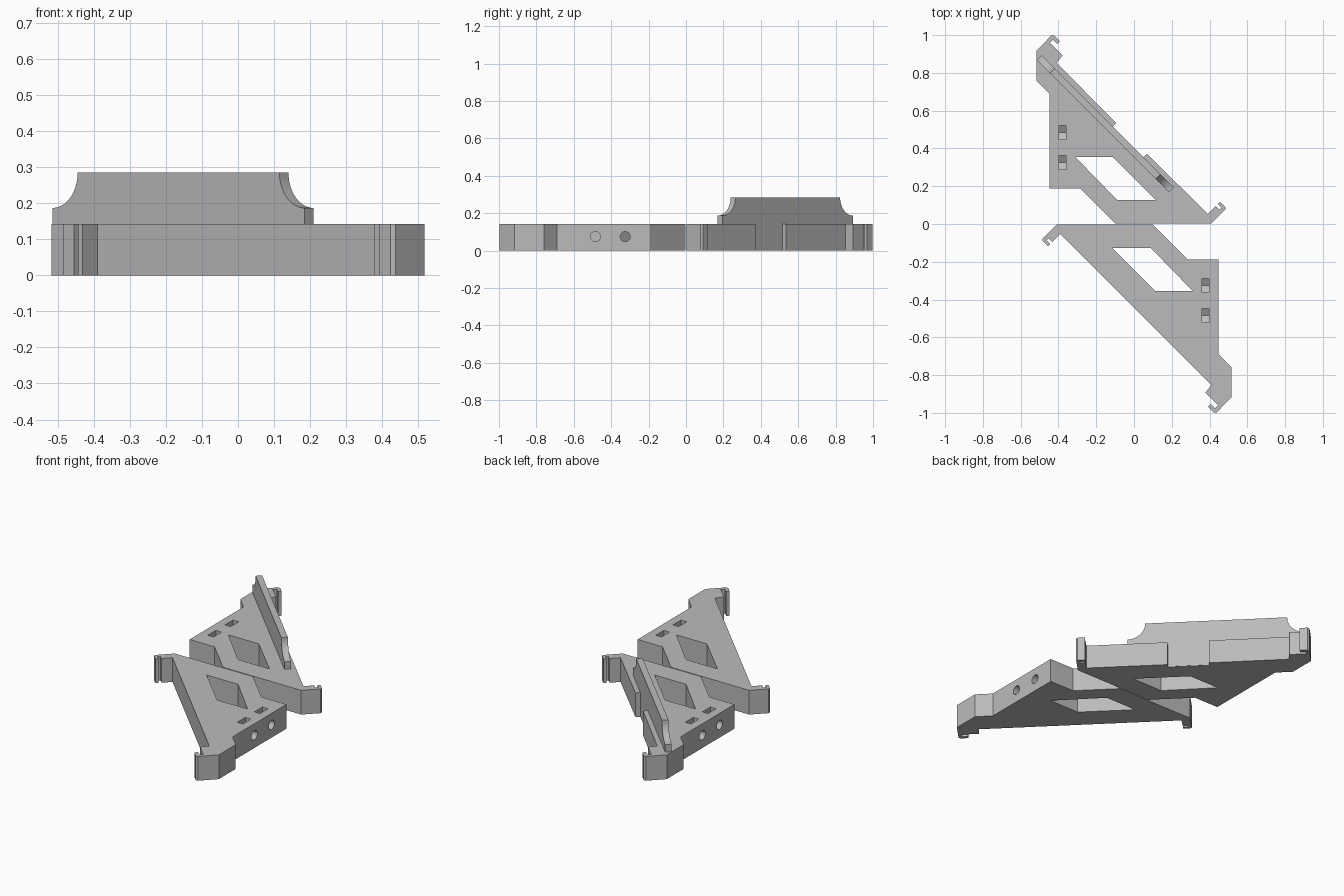
import bpy, bmesh, math
from mathutils import Vector

cube = bpy.data.objects.get("Cube")
if cube:
    bpy.data.objects.remove(cube, do_unlink=True)

HEIGHT = 0.143
grey = bpy.data.materials.new("plain_grey")
grey.use_nodes = True
COLOUR = (0.5, 0.5, 0.5, 1)
grey.diffuse_color = COLOUR
grey.node_tree.nodes["Principled BSDF"].inputs["Base Color"].default_value = COLOUR


def prism(name, points, offset):
    """Extrude a closed planar outline along an offset vector."""
    bm = bmesh.new()
    face = bm.faces.new([bm.verts.new(p) for p in points])
    ext = bmesh.ops.extrude_face_region(bm, geom=[face])
    moved = [v for v in ext["geom"] if isinstance(v, bmesh.types.BMVert)]
    bmesh.ops.translate(bm, verts=moved, vec=offset)
    bmesh.ops.recalc_face_normals(bm, faces=bm.faces)
    mesh = bpy.data.meshes.new(name)
    bm.to_mesh(mesh)
    bm.free()
    mesh.materials.append(grey)
    obj = bpy.data.objects.new(name, mesh)
    bpy.context.collection.objects.link(obj)
    return obj


def cut(obj, cutter):
    """Subtract a cutter and discard it."""
    mod = obj.modifiers.new("cut", "BOOLEAN")
    mod.operation, mod.solver, mod.object = "DIFFERENCE", "EXACT", cutter
    bpy.context.view_layer.objects.active = obj
    bpy.ops.object.modifier_apply(modifier=mod.name)
    bpy.data.objects.remove(cutter, do_unlink=True)


# Bracket outline: outer edge, then a clip hook at each end of the long diagonal
outer_edge = [(-0.517, 0.917), (-0.517, 0.76), (-0.447, 0.689), (-0.447, 0.188),
              (-0.285, 0.188), (-0.1, 0.003), (0.41, 0.003)]
low_hook = [(0.484, 0.077), (0.484, 0.09), (0.455, 0.118), (0.443, 0.106),
            (0.464, 0.086), (0.453, 0.075), (0.432, 0.095), (0.39, 0.053)]
high_hook = [(-0.41, 0.853), (-0.378, 0.893), (-0.423, 0.938), (-0.445, 0.958),
             (-0.43, 0.976), (-0.405, 0.953), (-0.392, 0.967), (-0.423, 0.998),
             (-0.437, 0.998)]
# Shallow recess that interrupts the diagonal where the panel shows
recess = [(0.069, 0.372), (0.05, 0.352), (-0.113, 0.515), (-0.094, 0.535)]
window = [(-0.31, 0.354), (-0.112, 0.354), (0.115, 0.128), (-0.09, 0.128)]


def bracket(name, turn, middle):
    """One bracket; turn is 1, or -1 for the half-turned copy."""
    def place(x, y, z):
        return (turn * x, turn * y, z)
    body = prism(name, [place(x, y, 0) for x, y in outer_edge + low_hook + middle + high_hook],
                 (0, 0, HEIGHT))
    # Slanted window
    cut(body, prism("window_cutter", [place(x, y, -0.1) for x, y in window], (0, 0, 0.5)))
    for y in (0.325, 0.485):
        # Nut pocket with a pointed hexagonal floor
        w = 0.0375
        pocket = [(-w, 0.3), (-w, 0.053), (0, 0.032), (w, 0.053), (w, 0.3)]
        cut(body, prism("pocket_cutter", [place(-0.398, y + a, z) for a, z in pocket],
                        (turn * 0.037, 0, 0)))
        # Screw hole from the outer side
        ring = [(math.cos(i * math.tau / 24), math.sin(i * math.tau / 24)) for i in range(24)]
        cut(body, prism("hole_cutter",
                        [place(-0.6, y + 0.027 * c, 0.075 + 0.027 * s) for c, s in ring],
                        (turn * 0.36, 0, 0)))
    return body


bracket("front_bracket", -1, [])
bracket("back_bracket", 1, recess)

# Upright panel set into the back bracket, with scooped top corners
START, END, TOP, BASE = -0.49, 0.21, 0.285, 0.002
RUN, DROP, STEPS = 0.07, 0.098, 14
arc = [i * math.pi / 2 / STEPS for i in range(STEPS + 1)]
profile = [(START, BASE), (END, BASE)]
profile += [(END - RUN * math.sin(a), TOP - DROP * math.cos(a)) for a in arc]
profile += [(START + RUN * math.cos(a), TOP - DROP * math.sin(a)) for a in arc]
panel = prism("upright_panel", [Vector((x, 0.404 - x, z)) for x, z in profile],
              (-0.025, -0.025, 0))
bpy.ops.object.select_all(action="DESELECT")
panel.select_set(True)
bpy.context.view_layer.objects.active = panel
bpy.ops.object.shade_smooth_by_angle(angle=math.radians(30))
